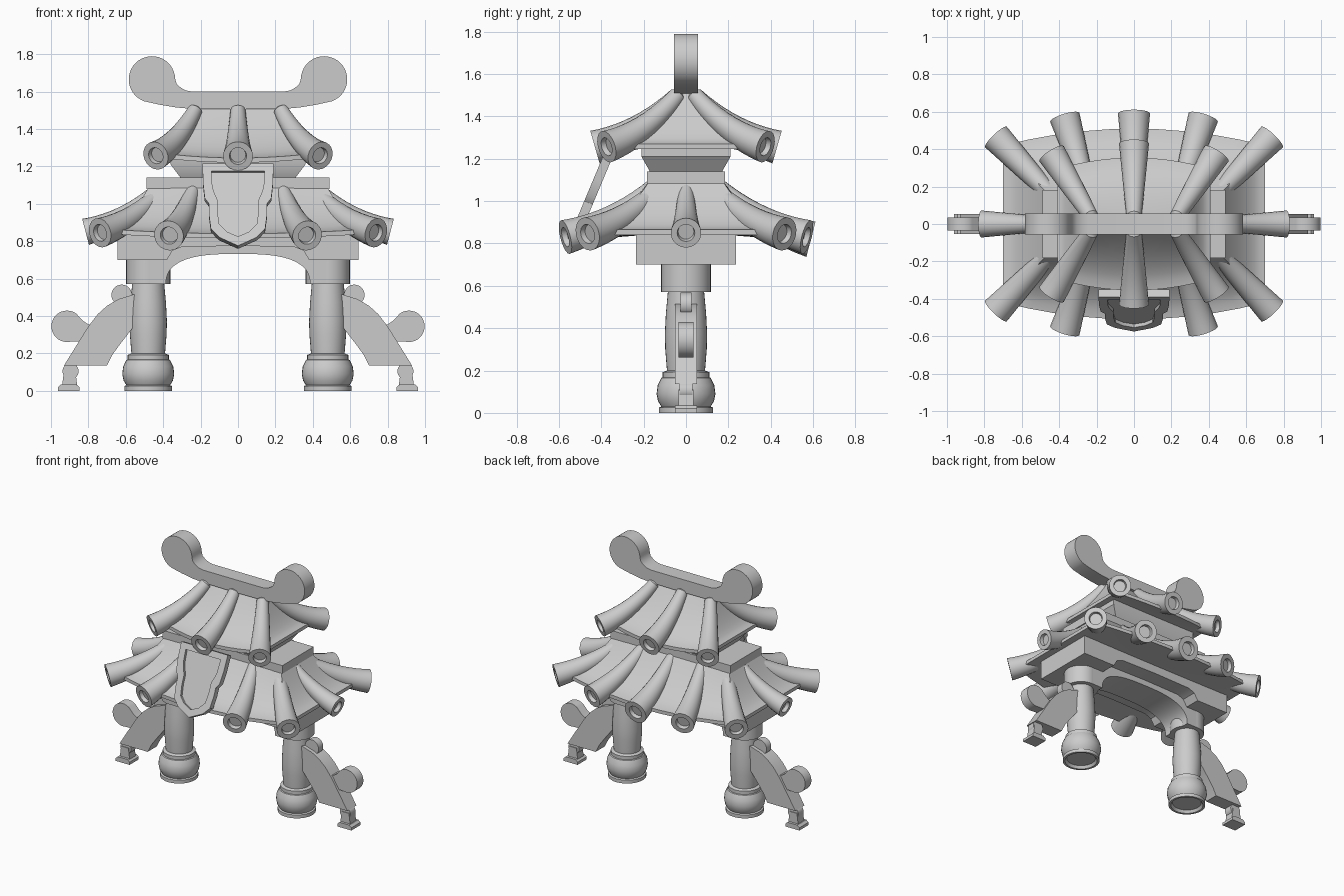
import bpy, bmesh
from math import sin, cos, pi, radians
from mathutils import Vector

cube = bpy.data.objects.get("Cube")
if cube:
    bpy.data.objects.remove(cube)

stone = bpy.data.materials.new("grey_stone")
stone.use_nodes = True
stone.diffuse_color = (0.6, 0.6, 0.6, 1)
stone.node_tree.nodes["Principled BSDF"].inputs["Base Color"].default_value = (0.6, 0.6, 0.6, 1)


def loft(name, rings, angle=35):
    """Skin a list of equal-length closed rings and cap both ends."""
    bm = bmesh.new()
    loops = [[bm.verts.new(p) for p in ring] for ring in rings]
    n = len(loops[0])
    for a, b in zip(loops, loops[1:]):
        for i in range(n):
            j = (i + 1) % n
            bm.faces.new((a[i], a[j], b[j], b[i]))
    bm.faces.new(loops[0])
    bm.faces.new(loops[-1])
    bmesh.ops.remove_doubles(bm, verts=bm.verts, dist=0.0001)
    bmesh.ops.recalc_face_normals(bm, faces=bm.faces)
    mesh = bpy.data.meshes.new(name)
    bm.to_mesh(mesh)
    bm.free()
    obj = bpy.data.objects.new(name, mesh)
    bpy.context.collection.objects.link(obj)
    mesh.materials.append(stone)
    bpy.ops.object.select_all(action='DESELECT')
    obj.select_set(True)
    bpy.context.view_layer.objects.active = obj
    bpy.ops.object.shade_smooth_by_angle(angle=radians(angle))


def prism(name, outline, half):
    """Extrude an x-z outline to both sides of y = 0."""
    loft(name, [[(x, y, z) for x, z in outline] for y in (-half, half)])


def arc(cx, cz, r, start, end, n=20):
    angles = [radians(start + (end - start) * i / n) for i in range(n + 1)]
    return [(cx + r * cos(a), cz + r * sin(a)) for a in angles]


def disc(cx, cz, r, n=28):
    return arc(cx, cz, r, 0, 360, n)[:-1]


def mirrored(half):
    """Close a right-hand outline with its left-hand reflection."""
    return half + [(-x, z) for x, z in reversed(half) if x > 0.001]


def rect(hx, hy, z):
    return [(-hx, -hy, z), (hx, -hy, z), (hx, hy, z), (-hx, hy, z)]


def lathe(name, cx, profile, n=32):
    loft(name, [[(cx + x, y, z) for x, y in disc(0, 0, r, n)] for r, z in profile])


def roof(name, top, eave, bow, lift, under, n=10):
    """Concave hipped roof; the front and back eaves bow outward."""
    def outline(hx, hy, z, b=0, up=0):
        us = [-1 + 2 * i / n for i in range(n)]
        front = [(u * hx, -hy + b * u * u, z + up * u * u) for u in us]
        side = [(hx, u * (hy - b), z + up) for u in us]
        half = front + side
        return half + [(-x, -y, zz) for x, y, zz in half]
    rings = []
    for i in range(9):
        t = i / 8
        hx = top[0] + (eave[0] - top[0]) * t
        hy = top[1] + (eave[1] - top[1]) * t
        z = top[2] + (eave[2] - top[2]) * (1 - (1 - t) ** 1.6)
        rings.append(outline(hx, hy, z, bow * t, lift * t))
    rings.append(outline(eave[0], eave[1], eave[2] - 0.025, bow, lift))
    rings.append(outline(*under))
    loft(name, rings)


def tile(name, start, end, r0, r1, n=20):
    """Flared curved roof tile with a hollow end."""
    a, c = Vector(start), Vector(end)
    b = a.lerp(c, 0.45)
    b.z = a.z + (c.z - a.z) * 0.75

    def ring(t, r, push=0):
        p = a * (1 - t) ** 2 + b * 2 * t * (1 - t) + c * t * t
        d = ((b - a) * (1 - t) + (c - b) * t).normalized()
        side = d.cross(Vector((0, 0, 1))).normalized()
        up = side.cross(d)
        return [p + d * push + side * x + up * z for x, z in disc(0, 0, r, n)]
    rings = [ring(0, r0 * 0.6, -0.015)]
    rings += [ring(i / 10, r0 + (r1 - r0) * i / 10) for i in range(11)]
    rings += [ring(1, r1 * 0.58), ring(1, r1 * 0.52, -0.025)]
    loft(name, rings)


# Columns, capitals and side braces
column = [(0.1, 0.02), (0.112, 0), (0.128, 0), (0.128, 0.025), (0.117, 0.03), (0.132, 0.055),
          (0.139, 0.09), (0.134, 0.13), (0.117, 0.165), (0.11, 0.168), (0.11, 0.192),
          (0.09, 0.2), (0.098, 0.3), (0.1, 0.37), (0.095, 0.47), (0.085, 0.58)]
brace = [(0.5, 0.52), (0.56, 0.515), (0.64, 0.49), (0.7, 0.455), (0.75, 0.41), (0.8, 0.345),
         (0.85, 0.265), (0.93, 0.136), (0.7, 0.136), (0.67, 0.195), (0.63, 0.25), (0.56, 0.34), (0.5, 0.38)]
scroll = arc(0.914, 0.345, 0.084, -100, 125) + [(0.83, 0.375), (0.8, 0.355), (0.76, 0.36),
                                                (0.8, 0.26), (0.86, 0.265)]
for s, side in ((1, "left"), (-1, "right")):
    flip = lambda pts: [(s * x, z) for x, z in pts]
    lathe(side + "_column", s * 0.48, column)
    lathe(side + "_capital", s * 0.48, [(0.118, 0.57), (0.118, 0.72)])
    prism(side + "_brace", flip(brace), 0.053)
    prism(side + "_brace_scroll", flip(scroll), 0.036)
    prism(side + "_brace_upper_scroll", flip(disc(0.622, 0.513, 0.055)), 0.027)
    prism(side + "_brace_ankle", flip(disc(0.895, 0.105, 0.043)), 0.03)
    prism(side + "_brace_leg", flip([(0.94, 0.03), (0.86, 0.03), (0.87, 0.11), (0.93, 0.11)]), 0.035)
    prism(side + "_brace_foot", flip([(0.962, 0), (0.848, 0), (0.848, 0.02), (0.865, 0.035),
                                      (0.945, 0.035), (0.962, 0.02)]), 0.053)

# Arched lintel between the columns, and the stepped beam above it
arch = []
for i in range(16):
    a = pi / 2 * i / 16
    arch.append((0.385 * sin(a) ** 0.7, 0.57 + 0.162 * cos(a) ** 0.8))
prism("arched_lintel", mirrored(arch + [(0.385, 0.57), (0.48, 0.57), (0.48, 0.8)]), 0.117)
prism("roof_beam", mirrored([(0, 0.775), (0.3, 0.77), (0.35, 0.75), (0.38, 0.70),
                             (0.645, 0.70), (0.645, 0.85)]), 0.235)

# Lower roof and its ridge box
roof("lower_roof", (0.47, 0.17, 1.1), (0.7, 0.51, 0.84), 0.09, 0.025, (0.6, 0.2, 0.84))
loft("lower_ridge_box", [rect(0.49, 0.183, 1.08), rect(0.49, 0.183, 1.14)])

# Neck and upper roof
loft("upper_neck", [rect(0.3, 0.165, 1.13), rect(0.36, 0.21, 1.21), rect(0.36, 0.21, 1.28)])
roof("upper_roof", (0.24, 0.025, 1.52), (0.41, 0.355, 1.245), 0.06, 0.025, (0.34, 0.2, 1.25))

# Roof tiles
for s, side in ((1, "left"), (-1, "right")):
    tile(side + "_lower_tile", (s * 0.45, 0, 1.06), (s * 0.815, 0, 0.85), 0.035, 0.072)
    for f, face in ((-1, "front"), (1, "back")):
        label = face + "_" + side
        tile(label + "_lower_corner_tile", (s * 0.41, f * 0.12, 1.07),
             (s * 0.738, f * 0.465, 0.845), 0.04, 0.08)
        tile(label + "_lower_tile", (s * 0.24, f * 0.15, 1.07),
             (s * 0.37, f * 0.57, 0.83), 0.04, 0.082)
        tile(label + "_upper_corner_tile", (s * 0.23, f * 0.04, 1.5),
             (s * 0.44, f * 0.375, 1.257), 0.04, 0.077)
tile("back_lower_middle_tile", (0, 0.15, 1.07), (0, 0.59, 0.82), 0.04, 0.086)
for f, face in ((-1, "front"), (1, "back")):
    tile(face + "_upper_middle_tile", (0, f * 0.04, 1.5), (0, f * 0.43, 1.255), 0.04, 0.08)

# Ridge ornament with rounded ends
ridge = [(0, 1.505), (0.25, 1.508), (0.33, 1.515), (0.42, 1.53)]
ridge += arc(0.46, 1.665, 0.124, -70, 178, 28)
ridge += [(0.328, 1.64), (0.305, 1.62), (0.278, 1.606), (0.245, 1.6), (0, 1.6)]
prism("ridge_ornament", mirrored(ridge), 0.057)

# Tilted shield plaque with a sunken panel
outer = mirrored([(0, 0.765), (0.1, 0.81), (0.145, 0.855), (0.155, 0.93),
                  (0.155, 0.99), (0.178, 1.02), (0.187, 1.1), (0.19, 1.205)])
inner = mirrored([(0, 0.815), (0.06, 0.84), (0.1, 0.88), (0.11, 0.95),
                  (0.11, 1.01), (0.125, 1.045), (0.137, 1.08), (0.142, 1.165)])


def tilted(outline, d):
    return [(x, -0.36 - (1.215 - z) * 0.42 - 0.92 * d, z + 0.39 * d) for x, z in outline]


loft("shield_plaque", [tilted(outer, -0.015), tilted(outer, 0.028),
                       tilted(inner, 0.028), tilted(inner, 0.008)])
